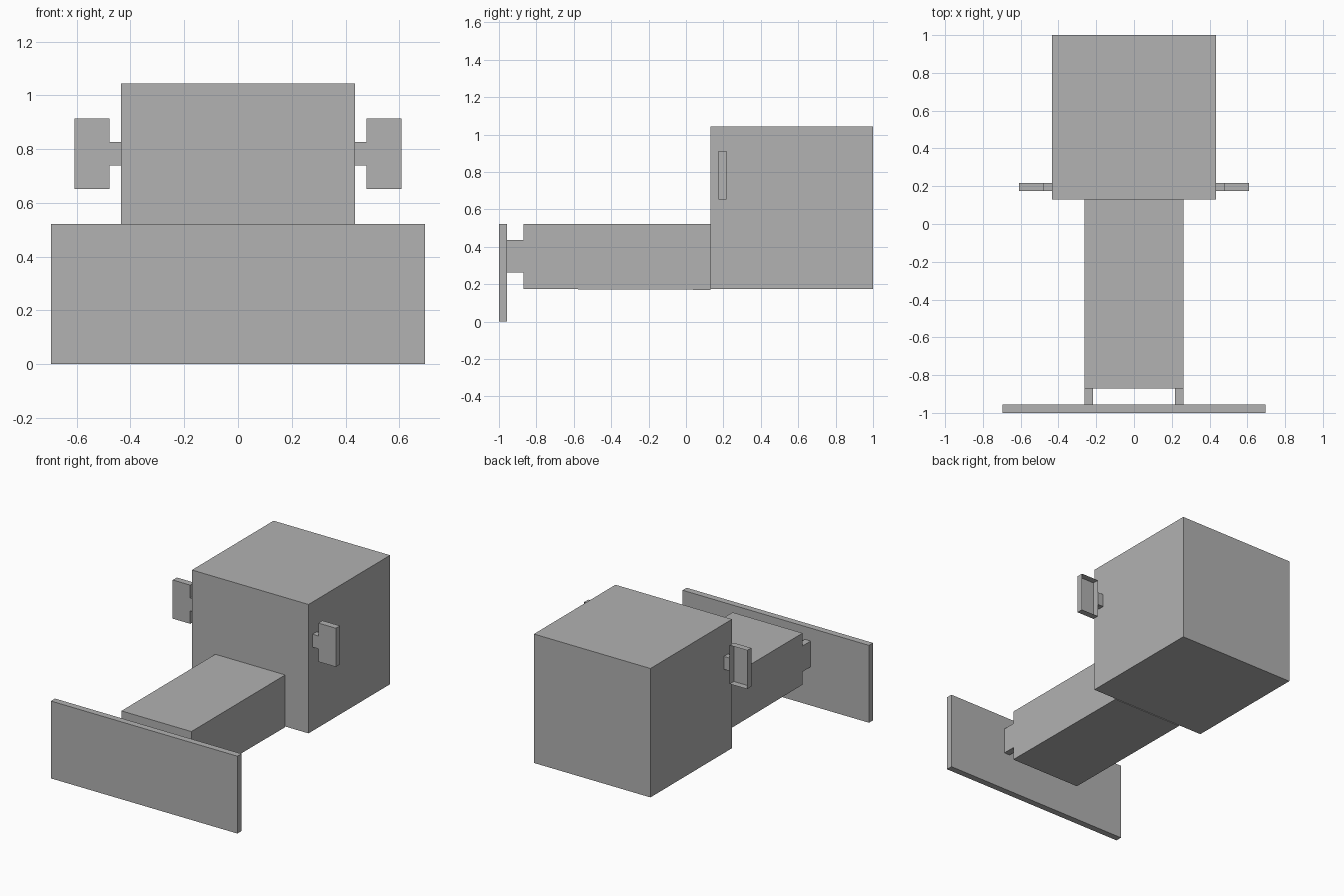
import bpy
import bmesh
from mathutils import Vector

default = bpy.data.objects.get("Cube")
if default:
    bpy.data.objects.remove(default, do_unlink=True)

U = 1 / 23  # one block unit of the design grid

grey = bpy.data.materials.new("plain grey")
grey.use_nodes = True
colour = (0.445, 0.445, 0.445, 1)
grey.diffuse_color = colour
grey.node_tree.nodes["Principled BSDF"].inputs["Base Color"].default_value = colour


def box(name, low, high, open_back=False, rear_drop=0):
    """Flat-shaded block between two corners, given in block units."""
    low, high = Vector(low), Vector(high)
    bm = bmesh.new()
    bmesh.ops.create_cube(bm, size=1)
    for v in bm.verts:
        rear_bottom = v.co.y > 0 and v.co.z < 0
        v.co = (low + high) / 2 + v.co * (high - low)
        if rear_bottom:
            v.co.z -= rear_drop
        v.co *= U
    if open_back:
        bm.normal_update()
        back = [f for f in bm.faces if f.normal.y > 0.9]
        bmesh.ops.delete(bm, geom=back, context="FACES")
    mesh = bpy.data.meshes.new(name)
    bm.to_mesh(mesh)
    bm.free()
    mesh.materials.append(grey)
    obj = bpy.data.objects.new(name, mesh)
    bpy.context.collection.objects.link(obj)
    return obj


def pair(name, low, high, **options):
    """The same block on the left (+x) and mirrored on the right (-x)."""
    box("left_" + name, low, high, **options)
    box("right_" + name, (-high[0], low[1], low[2]),
        (-low[0], high[1], high[2]), **options)


# Main bodies
box("cab", (-10, 3, 4), (10, 23, 24))
box("hood", (-6, -20, 4), (6, 3, 12), rear_drop=0.1)

# Front blade and its arms
box("blade", (-16, -23, 0), (16, -22, 12))
pair("blade_arm", (5, -22, 6), (6, -20, 10))

# Side mirrors: housings open at the back, on short stems
pair("mirror_stem", (10, 4, 17), (11, 5, 19))
pair("mirror_housing", (11, 4, 15), (14, 5, 21), open_back=True)
